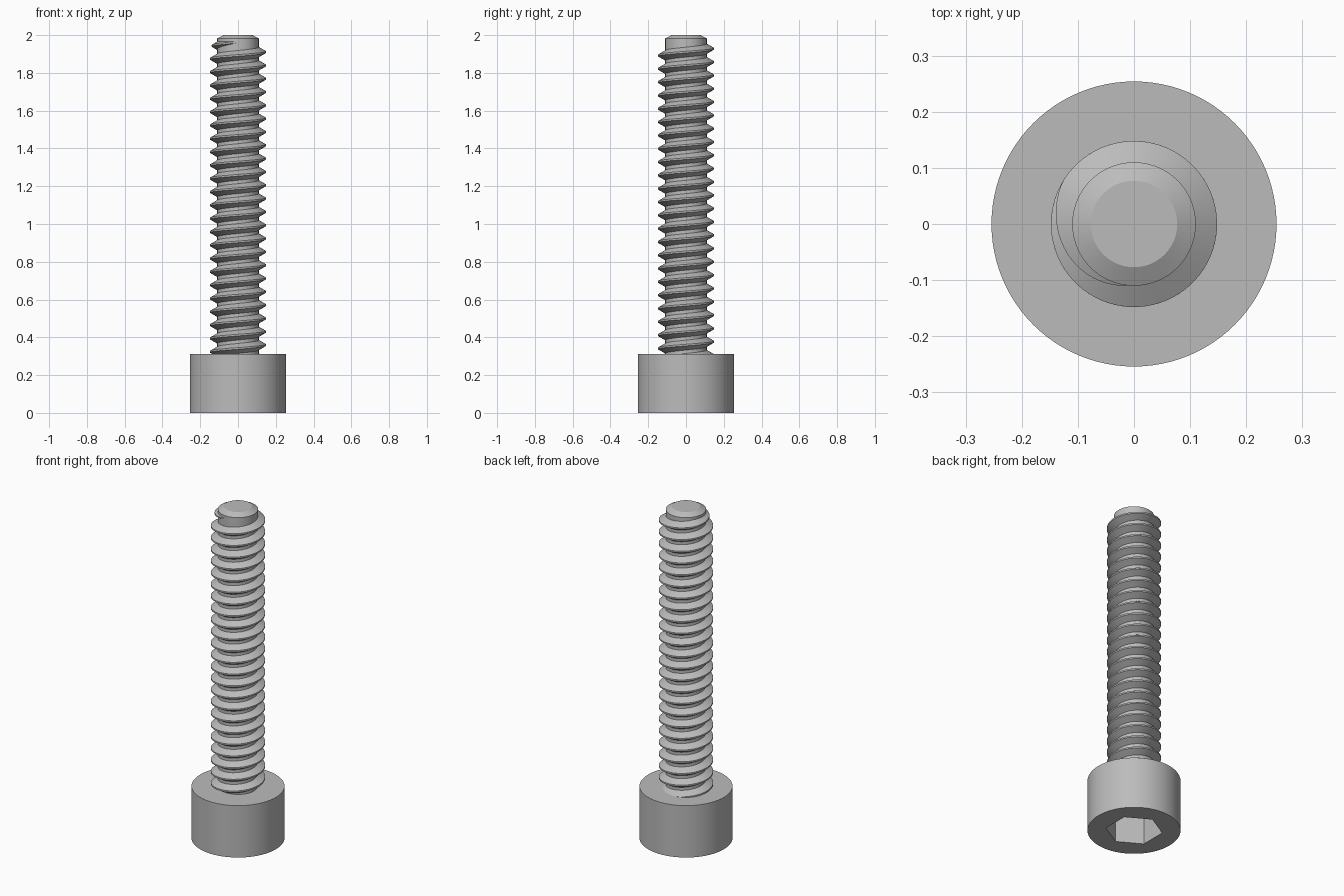
import bpy, bmesh
from math import sin, cos, pi, radians

if "Cube" in bpy.data.objects:
    bpy.data.objects.remove(bpy.data.objects["Cube"])

SEGMENTS = 96
HEAD_RADIUS, HEAD_HEIGHT = 0.254, 0.313
SOCKET_RADIUS, SOCKET_DEPTH = 0.156, 0.18
CORE_RADIUS, CREST_RADIUS = 0.11, 0.148
PITCH = 0.0705

steel = bpy.data.materials.new("grey steel")
steel.use_nodes = True
steel.diffuse_color = (0.5, 0.5, 0.5, 1)
steel.node_tree.nodes["Principled BSDF"].inputs["Base Color"].default_value = steel.diffuse_color


def ring(bm, radius, z, count):
    """Circle of vertices, starting at 30 degrees."""
    angles = [radians(30) + 2 * pi * i / count for i in range(count)]
    return [bm.verts.new((radius * cos(a), radius * sin(a), z)) for a in angles]


def bridge(bm, a, b, closed=True):
    """Quads between two equal rows of vertices."""
    n = len(a)
    for i in range(n if closed else n - 1):
        j = (i + 1) % n
        bm.faces.new((a[i], a[j], b[j], b[i]))


def finish(bm, name):
    bmesh.ops.recalc_face_normals(bm, faces=bm.faces)
    mesh = bpy.data.meshes.new(name)
    bm.to_mesh(mesh)
    bm.free()
    mesh.materials.append(steel)
    obj = bpy.data.objects.new(name, mesh)
    bpy.context.collection.objects.link(obj)
    bpy.ops.object.select_all(action='DESELECT')
    obj.select_set(True)
    bpy.context.view_layer.objects.active = obj
    bpy.ops.object.shade_smooth_by_angle(angle=radians(25))


# Head: cylinder with a hexagonal socket in its underside
bm = bmesh.new()
bottom = ring(bm, HEAD_RADIUS, 0, SEGMENTS)
top = ring(bm, HEAD_RADIUS, HEAD_HEIGHT, SEGMENTS)
bridge(bm, bottom, top)
bm.faces.new(top)
rim = ring(bm, SOCKET_RADIUS, 0, 6)
floor = ring(bm, SOCKET_RADIUS, SOCKET_DEPTH, 6)
bridge(bm, rim, floor)
bm.faces.new(floor)
sector = SEGMENTS // 6
for i in range(6):
    arc = [bottom[(i * sector + k) % SEGMENTS] for k in range(sector + 1)]
    bm.faces.new([rim[i]] + arc + [rim[(i + 1) % 6]])
finish(bm, "head")

# Shaft core with a chamfered tip
bm = bmesh.new()
profile = [(CORE_RADIUS, 0.25), (CORE_RADIUS, 1.982), (0.077, 2.0)]
rows = [ring(bm, r, z, SEGMENTS) for r, z in profile]
for a, b in zip(rows, rows[1:]):
    bridge(bm, a, b)
bm.faces.new(rows[0])
bm.faces.new(rows[-1])
finish(bm, "shaft_core")

# Thread: trapezoid swept up a right-handed helix, running out near the tip
bm = bmesh.new()
steps_per_turn = 72
crest_half = PITCH / 16
sunk_radius = CORE_RADIUS - 0.006
start = (0.28 - 1.91) / PITCH * 2 * pi
fade, end = radians(150), radians(268)
count = int((end - start) / (2 * pi) * steps_per_turn)
sections = []
for i in range(count + 1):
    a = start + (end - start) * i / count
    z = 1.91 + PITCH * a / (2 * pi)
    t = max(0, (a - fade) / (end - fade))
    crest = CREST_RADIUS + (CORE_RADIUS - 0.001 - CREST_RADIUS) * t
    base_half = crest_half + (crest - sunk_radius) * 0.577
    section = [(sunk_radius, -base_half), (crest, -crest_half),
               (crest, crest_half), (sunk_radius, base_half)]
    sections.append([bm.verts.new((r * cos(a), r * sin(a), z + dz)) for r, dz in section])
for a, b in zip(sections, sections[1:]):
    bridge(bm, a, b)
bm.faces.new(sections[0])
bm.faces.new(sections[-1])
finish(bm, "thread")
